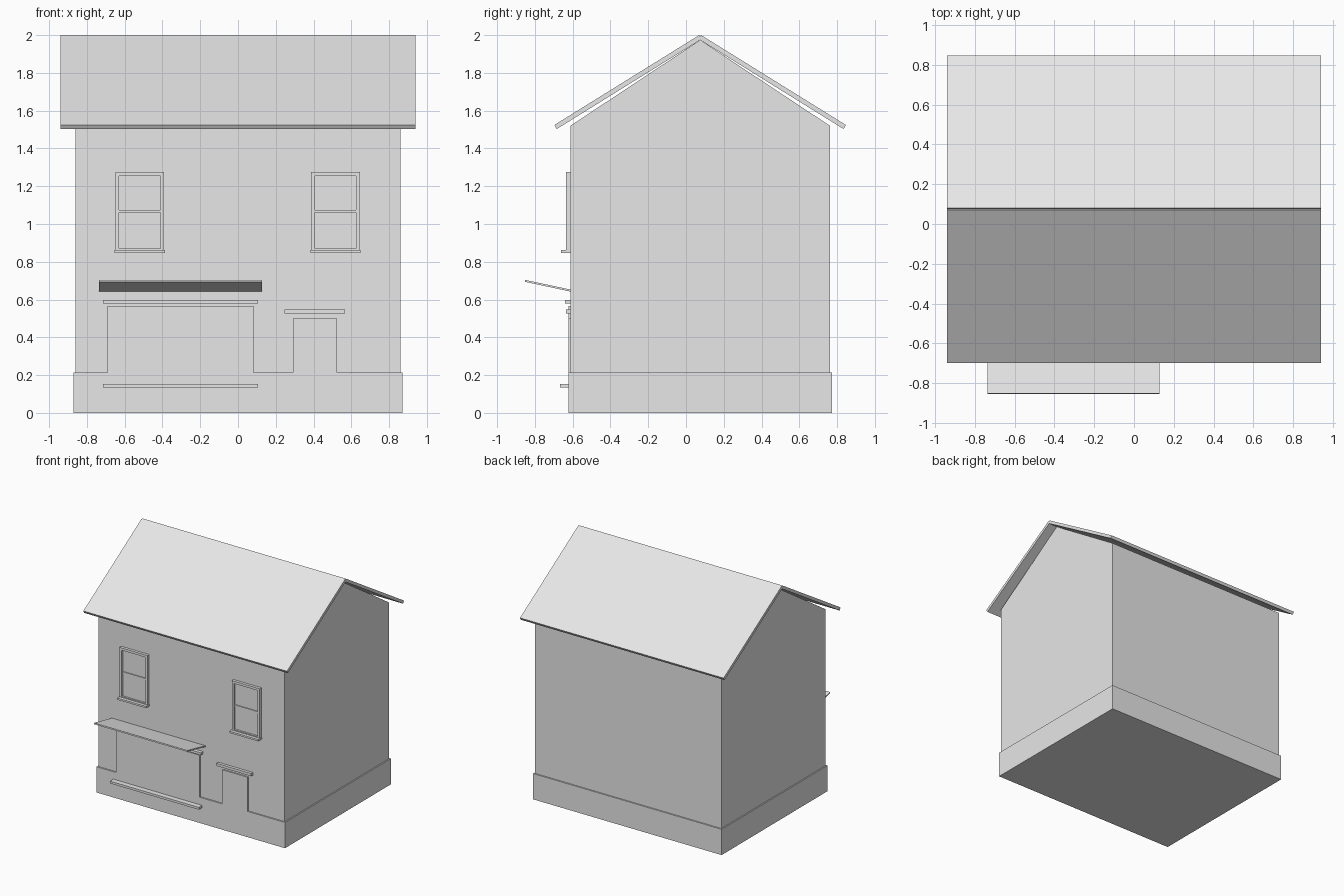
import bpy, bmesh

if "Cube" in bpy.data.objects:
    bpy.data.objects.remove(bpy.data.objects["Cube"])

grey = bpy.data.materials.new("plain_grey")
grey.diffuse_color = (0.8, 0.8, 0.8, 1)
grey.use_nodes = True
grey.node_tree.nodes["Principled BSDF"].inputs["Base Color"].default_value = grey.diffuse_color


def prism(name, profile, x0, x1):
    """Extrude a closed (y, z) profile from x0 to x1."""
    bm = bmesh.new()
    a = [bm.verts.new((x0, y, z)) for y, z in profile]
    b = [bm.verts.new((x1, y, z)) for y, z in profile]
    bm.faces.new(a)
    bm.faces.new(b[::-1])
    for i in range(len(a)):
        j = (i + 1) % len(a)
        bm.faces.new((a[j], a[i], b[i], b[j]))
    bmesh.ops.recalc_face_normals(bm, faces=bm.faces)
    me = bpy.data.meshes.new(name)
    bm.to_mesh(me)
    bm.free()
    me.materials.append(grey)
    ob = bpy.data.objects.new(name, me)
    bpy.context.collection.objects.link(ob)
    return ob


def box(name, x0, x1, y0, y1, z0, z1):
    return prism(name, [(y0, z0), (y1, z0), (y1, z1), (y0, z1)], x0, x1)


WALL = -0.612   # front wall plane
BACK = 0.762
RIDGE = 0.075   # centre line of the roof

# gabled body and plinth
prism("house_walls", [(WALL, 0.1), (BACK, 0.1), (BACK, 1.52),
                      (RIDGE, 1.974), (WALL, 1.52)], -0.86, 0.86)
box("plinth", -0.87, 0.87, -0.623, 0.773, 0, 0.215)

# two roof slabs, mirrored about the ridge
front = [(-0.697, 1.524), (-0.684, 1.503), (0.083, 1.979), (0.070, 2.0)]
prism("roof_front", front, -0.94, 0.94)
prism("roof_back", [(2 * RIDGE - y, z) for y, z in front], -0.94, 0.94)

# sash windows: frame, middle rail, glass and sill
IN = WALL + 0.01
for side, c in (("left", -0.52), ("right", 0.516)):
    l, r, bot, top, f = c - 0.129, c + 0.129, 0.862, 1.275, 0.02
    n = "window_" + side
    box(n + "_jamb_a", l, l + f, -0.635, IN, bot, top)
    box(n + "_jamb_b", r - f, r, -0.635, IN, bot, top)
    box(n + "_head", l + f, r - f, -0.635, IN, top - f, top)
    box(n + "_bottom_rail", l + f, r - f, -0.635, IN, bot, bot + 0.008)
    box(n + "_middle_rail", l + f, r - f, -0.628, IN, 1.06, 1.075)
    box(n + "_glass", l + f, r - f, -0.62, IN, bot, top - f)
    box(n + "_sill", c - 0.133, c + 0.133, -0.661, IN, 0.847, 0.862)

# shop front: panel, cornice, ledge and awning
box("shop_panel", -0.692, 0.083, -0.623, IN, 0.215, 0.565)
box("shop_cornice", -0.715, 0.105, -0.64, IN, 0.578, 0.598)
box("shop_ledge", -0.715, 0.105, -0.667, IN, 0.134, 0.153)
prism("awning", [(-0.610, 0.642), (-0.608, 0.652),
                 (-0.851, 0.704), (-0.853, 0.694)], -0.735, 0.127)

# door panel and lintel
box("door_panel", 0.29, 0.525, -0.623, IN, 0.215, 0.5)
box("door_lintel", 0.247, 0.567, -0.636, IN, 0.525, 0.547)
